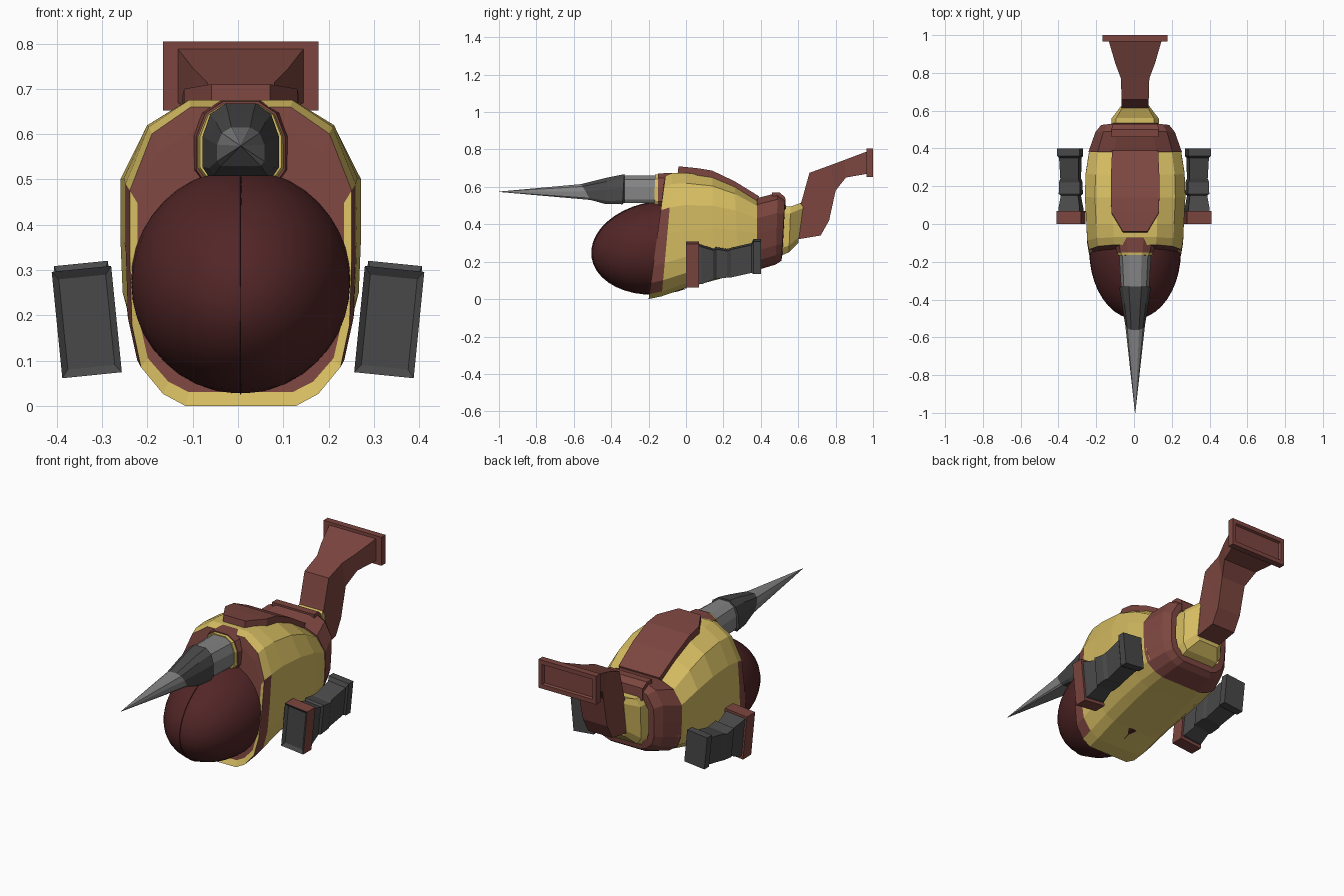
import bpy, bmesh, math

cube = bpy.data.objects.get("Cube")
if cube:
    bpy.data.objects.remove(cube, do_unlink=True)


def material(name, rgb):
    m = bpy.data.materials.new(name)
    m.use_nodes = True
    m.diffuse_color = (*rgb, 1)
    m.node_tree.nodes["Principled BSDF"].inputs["Base Color"].default_value = (*rgb, 1)
    return m


YELLOW = material("yellow", (0.66, 0.50, 0.12))
BROWN = material("red_brown", (0.20, 0.06, 0.05))
MAROON = material("dark_maroon", (0.085, 0.019, 0.02))
GREY = material("mid_grey", (0.23, 0.23, 0.23))
DARK = material("dark_grey", (0.065, 0.065, 0.065))

# Right halves of the cross-sections: x as share of half width, z as share of height
HULL = [(.5, 0), (.7, .04), (.9, .13), (.98, .27), (1, .5), (1, .72), (.8, .91), (.45, 1)]
ARCH = [(.85, 0), (1, .12), (1, .55), (.8, .85), (.4, 1)]
BOX = [(1, 0), (1, 1)]
CHAMFER = [(.8, 0), (1, .15), (1, .85), (.8, 1)]
MID = 0.006


def loft(name, half, sections, mats, rule=None, x=MID):
    """Skin rings; each section is (y low, y high, z low, z high, half width)."""
    bm = bmesh.new()
    outline = half + [(-u, v) for u, v in reversed(half)]
    rings = [[bm.verts.new((x + u * w, yb + (yt - yb) * v, zb + (zt - zb) * v))
              for u, v in outline] for yb, yt, zb, zt, w in sections]
    n = len(outline)
    for band, (a, b) in enumerate(zip(rings, rings[1:])):
        for i in range(n):
            j = (i + 1) % n
            f = bm.faces.new((a[i], a[j], b[j], b[i]))
            f.material_index = rule(band, f.calc_center_median()) if rule else 0
    for band, ring in ((-1, rings[0]), (len(rings), rings[-1])):
        f = bm.faces.new(ring)
        f.material_index = rule(band, f.calc_center_median()) if rule else 0
    bmesh.ops.recalc_face_normals(bm, faces=bm.faces)
    me = bpy.data.meshes.new(name)
    bm.to_mesh(me)
    bm.free()
    for m in mats:
        me.materials.append(m)
    ob = bpy.data.objects.new(name, me)
    bpy.context.collection.objects.link(ob)
    return ob


# Body: yellow hull with a brown hood and front rim
def hull_rule(band, c):
    if band == -1:
        return 1
    if band == 0:
        return int(c.z > .42)
    return int(band == 1 and .06 < c.z < .5)


loft("body", HULL, [
    (-.185, -.12, .03, .61, .228), (-.2, -.11, 0, .66, .245), (-.13, -.07, .015, .675, .254),
    (0, 0, .06, .675, .258), (.15, .14, .10, .655, .266), (.28, .26, .135, .605, .262),
    (.40, .38, .165, .53, .243)], [YELLOW, BROWN], hull_rule)

# Rear band with a yellow recess
loft("rear_band", HULL, [
    (.38, .38, .155, .54, .248), (.48, .49, .185, .568, .21), (.51, .53, .205, .545, .18),
    (.515, .53, .235, .515, .15), (.48, .48, .25, .5, .14)],
    [BROWN, YELLOW], lambda band, c: int(band > 2))
loft("tail_bracket", BOX, [(.46, .46, .5, .57, .125), (.5, .5, .5, .57, .125),
                           (.535, .53, .48, .545, .12)], [BROWN])

# Raised plate along the back
loft("back_plate", BOX, [
    (-.05, -.04, .63, .71, .065), (.05, .06, .6, .70, .125), (.12, .14, .58, .687, .128),
    (.24, .26, .52, .63, .128), (.37, .39, .46, .55, .122)], [BROWN])

# Beak with its collar
loft("beak_collar", ARCH, [(-.15, -.15, .50, .672, .098), (-.04, -.04, .50, .675, .12)], [BROWN])
loft("beak_trim", ARCH, [(-.17, -.165, .508, .665, .09), (-.15, -.14, .505, .668, .095)], [YELLOW])
loft("beak", ARCH, [
    (-.14, -.14, .515, .66, .086), (-.33, -.33, .515, .66, .075), (-.34, -.33, .507, .668, .084),
    (-.43, -.42, .508, .65, .07), (-.51, -.56, .53, .615, .052), (-1, -1, .573, .575, .001)],
    [GREY, DARK], lambda band, c: int(band in (1, 2, 3)))


# Rounded front dome and its thin centre ridge
def dome(name, size):
    bpy.ops.mesh.primitive_uv_sphere_add(segments=40, ring_count=20, location=(MID, -.14, .275),
                                         rotation=(math.radians(8), 0, 0))
    ob = bpy.context.object
    ob.name = name
    ob.scale = size
    bm = bmesh.new()
    bm.from_mesh(ob.data)
    bmesh.ops.delete(bm, geom=[v for v in bm.verts if v.co.y > .4], context='VERTS')
    bm.to_mesh(ob.data)
    bm.free()
    ob.data.materials.append(MAROON)
    bpy.ops.object.shade_smooth_by_angle()


dome("front_dome", (.243, .365, .245))
dome("dome_ridge", (.007, .369, .249))

# Tail: yellow joint, bent boom and end plate
loft("tail_joint", CHAMFER, [(.48, .48, .22, .5, .13), (.55, .56, .25, .495, .125),
                             (.60, .63, .30, .52, .074)], [YELLOW])
loft("tail_boom", BOX, [
    (.60, .59, .32, .44, .072), (.72, .62, .34, .53, .072), (.765, .66, .42, .675, .072),
    (.80, .77, .58, .715, .075), (.855, .85, .65, .745, .105), (.97, .97, .67, .79, .14)], [BROWN])
loft("tail_plate", BOX, [
    (.965, .965, .652, .805, .172), (1, 1, .652, .805, .172),
    (1, 1, .675, .782, .15), (.988, .988, .68, .777, .145)], [BROWN])

# Side thrusters, tilted outward at the top
THRUSTER = [
    (.012, -.1, .1, .052), (0, -.118, .118, .066), (.07, -.118, .118, .066),
    (.07, -.1, .105, .056), (.085, -.1, .1, .056), (.15, -.075, .08, .046),
    (.16, -.072, .088, .056), (.22, -.065, .078, .056), (.24, -.065, .085, .048),
    (.35, -.04, .11, .052), (.36, -.045, .13, .06), (.4, -.045, .13, .06)]
for side, s in (("left", 1), ("right", -1)):
    ob = loft(side + "_thruster", BOX, [(y, y, lo, hi, w) for y, lo, hi, w in THRUSTER],
              [DARK, BROWN], lambda band, c: int(band in (1, 2)), x=0)
    ob.location = (s * .334, 0, .185)
    ob.rotation_euler.y = s * .1
